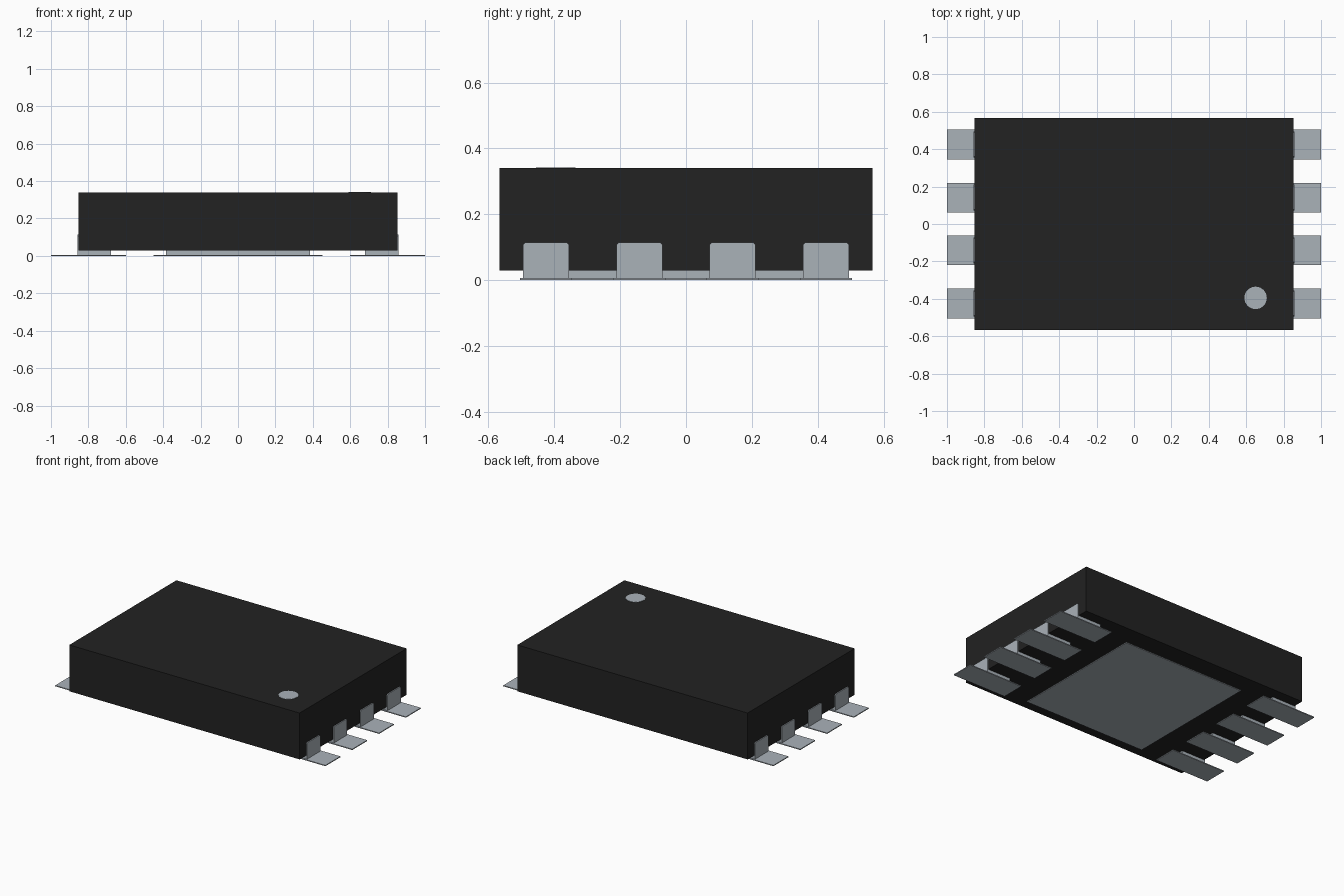
import bpy, bmesh

if "Cube" in bpy.data.objects:
    bpy.data.objects.remove(bpy.data.objects["Cube"])


def material(name, rgb):
    m = bpy.data.materials.new(name)
    m.diffuse_color = (*rgb, 1)
    m.use_nodes = True
    m.node_tree.nodes["Principled BSDF"].inputs["Base Color"].default_value = m.diffuse_color
    return m


BLACK = material("black_plastic", (0.016, 0.016, 0.016))
METAL = material("tinned_metal", (0.40, 0.445, 0.485))


def finish(name, bm, mat):
    bmesh.ops.recalc_face_normals(bm, faces=bm.faces)
    me = bpy.data.meshes.new(name)
    bm.to_mesh(me)
    bm.free()
    me.materials.append(mat)
    ob = bpy.data.objects.new(name, me)
    bpy.context.collection.objects.link(ob)
    return ob


def prism_x(name, profile, x0, x1, mat):
    """Extrude a closed (y, z) profile from x0 to x1."""
    bm = bmesh.new()
    face = bm.faces.new([bm.verts.new((x0, y, z)) for y, z in profile])
    ext = bmesh.ops.extrude_face_region(bm, geom=[face])
    verts = [g for g in ext["geom"] if isinstance(g, bmesh.types.BMVert)]
    bmesh.ops.translate(bm, verts=verts, vec=(x1 - x0, 0, 0))
    return finish(name, bm, mat)


def box(name, x0, x1, y0, y1, z0, z1, mat):
    return prism_x(name, [(y0, z0), (y1, z0), (y1, z1), (y0, z1)], x0, x1, mat)


# Moulded package body
box("body", -0.852, 0.852, -0.566, 0.566, 0.03, 0.34, BLACK)

# Round pin-one marker on the top
bm = bmesh.new()
bmesh.ops.create_cone(bm, cap_ends=True, segments=32, radius1=0.06,
                      radius2=0.06, depth=0.004)
bmesh.ops.translate(bm, verts=bm.verts, vec=(0.65, -0.395, 0.34))
finish("pin_one_marker", bm, METAL)

# Exposed heat pad and its solder land
box("heat_pad", -0.385, 0.385, -0.40, 0.40, 0.005, 0.032, METAL)
box("heat_land", -0.452, 0.452, -0.467, 0.467, 0, 0.006, METAL)

# Side terminals with clipped top corners, each on a solder land
W, TOP = 0.07, 0.115
for side, label in ((1, "right"), (-1, "left")):
    for i, y in enumerate((-0.425, -0.1415, 0.1415, 0.425)):
        profile = [(y - W, 0.005), (y + W, 0.005), (y + W, TOP - 0.008),
                   (y + W - 0.007, TOP), (y - W + 0.007, TOP),
                   (y - W, TOP - 0.008)]
        prism_x(f"terminal_{label}_{i + 1}", profile,
                side * 0.68, side * 0.858, METAL)
        box(f"land_{label}_{i + 1}", side * 0.6, side * 1.0,
            y - 0.079, y + 0.079, 0, 0.006, METAL)
